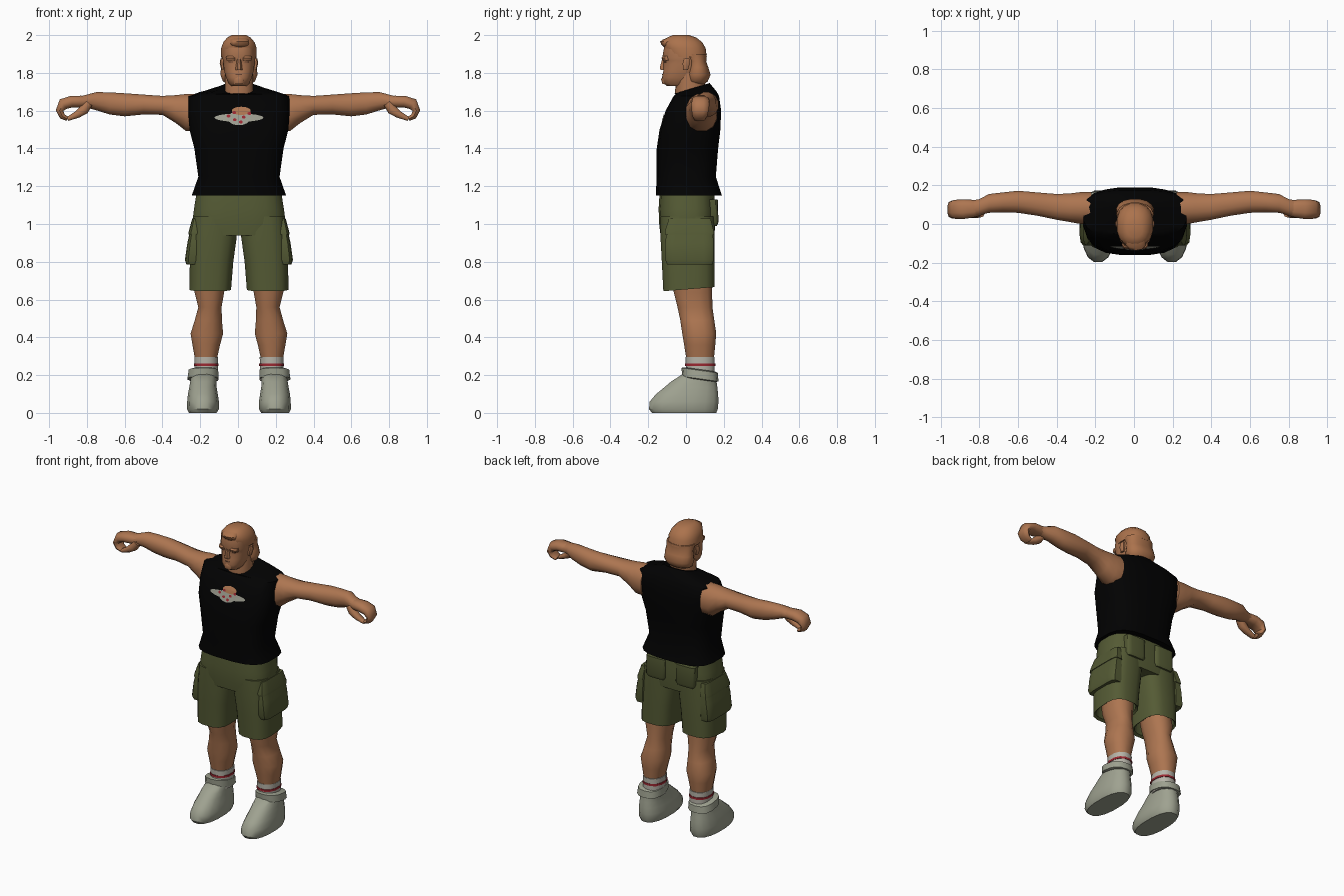
import bpy, bmesh, math
from mathutils import Vector
from mathutils.bvhtree import BVHTree


def material(name, rgb):
    m = bpy.data.materials.new(name)
    m.diffuse_color = (*rgb, 1)
    return m


SKIN = material("skin", (0.42, 0.18, 0.082))
HAIR = material("hair", (0.41, 0.17, 0.073))
DARK = material("dark_brown", (0.13, 0.055, 0.03))
BLACK = material("shirt_black", (0.0005, 0.0005, 0.0006))
GREEN = material("shorts_green", (0.090, 0.104, 0.035))
BOOT = material("boot_grey", (0.345, 0.36, 0.28))
SOCK = material("sock_white", (0.47, 0.45, 0.39))
PRINT = material("print_grey", (0.34, 0.34, 0.28))
RED = material("red", (0.33, 0.02, 0.03))
SHIFT = 0.005   # body sits slightly to one side of the arm span


def finish(name, bm, mat, mirror=False, angle=40, shift=0.0):
    bmesh.ops.recalc_face_normals(bm, faces=bm.faces)
    me = bpy.data.meshes.new(name)
    bm.to_mesh(me)
    bm.free()
    me.materials.append(mat)
    ob = bpy.data.objects.new(name, me)
    ob.location.x = shift
    bpy.context.collection.objects.link(ob)
    if mirror:
        ob.modifiers.new("Mirror", 'MIRROR').use_mirror_merge = False
    bpy.ops.object.select_all(action='DESELECT')
    ob.select_set(True)
    bpy.context.view_layer.objects.active = ob
    bpy.ops.object.shade_smooth_by_angle(angle=math.radians(angle))
    return ob


def bridge(name, rings, mat, mirror=False, angle=40, shift=0.0):
    """Skin a list of point loops and cap both ends."""
    bm = bmesh.new()
    loops = [[bm.verts.new(p) for p in r] for r in rings]
    n = len(loops[0])
    for a, b in zip(loops, loops[1:]):
        for i in range(n):
            j = (i + 1) % n
            bm.faces.new((a[i], a[j], b[j], b[i]))
    bm.faces.new(loops[0])
    bm.faces.new(loops[-1])
    return finish(name, bm, mat, mirror, angle, shift)


def oval(n, power):
    """Unit superellipse, flat side centred on the axes."""
    pts = []
    for i in range(n):
        t = 2 * math.pi * (i + 0.5) / n
        c, s = math.cos(t), math.sin(t)
        pts.append((math.copysign(abs(c) ** (2 / power), c),
                    math.copysign(abs(s) ** (2 / power), s)))
    mu, mv = max(p[0] for p in pts), max(p[1] for p in pts)
    return [(u / mu, v / mv) for u, v in pts]


def loft(name, rings, mat, n=14, power=2.3, axis='z', tilt=0.0, mirror=False, angle=40):
    """rings: (position, a0, a1, b0, b1[, tilt]); a,b = x,y for axis z, y,z for axis x."""
    out = []
    for pos, a0, a1, b0, b1, *extra in rings:
        k = extra[0] if extra else tilt
        loop = []
        for u, v in oval(n, power):
            a = (a0 + a1) / 2 + u * (a1 - a0) / 2
            b = (b0 + b1) / 2 + v * (b1 - b0) / 2
            p = pos + k * v * (b1 - b0) / 2
            loop.append((a, b, p) if axis == 'z' else (p, a, b))
        out.append(loop)
    return bridge(name, out, mat, mirror, angle, SHIFT if axis == 'z' else 0.0)


def digit(name, path):
    """Curled hand part swept along (x, z, half thickness, y0, y1) points."""
    rings = []
    for i, (x, z, t, y0, y1) in enumerate(path):
        a, b = path[max(i - 1, 0)], path[min(i + 1, len(path) - 1)]
        d = Vector((b[0] - a[0], b[1] - a[1])).normalized()
        rings.append([(x - d.y * t * u, (y0 + y1) / 2 + v * (y1 - y0) / 2, z + d.x * t * u)
                      for u, v in oval(10, 2.4)])
    bridge(name, rings, SKIN, True, 50)


# Sleeveless shirt
shirt = loft("shirt", [
    (1.15, -.25, .25, -.16, .19), (1.25, -.215, .215, -.155, .158),
    (1.40, -.236, .236, -.155, .17), (1.50, -.262, .262, -.14, .182),
    (1.60, -.268, .268, -.108, .186), (1.678, -.266, .266, -.065, .175),
    (1.695, -.21, .21, -.055, .16, .08), (1.718, -.095, .095, -.062, .125, .3),
    (1.712, -.07, .07, -.05, .10, .3)], BLACK, n=20, power=3.1, angle=50)

# Oval chest print that follows the shirt surface
bvh = BVHTree.FromPolygons([v.co for v in shirt.data.vertices],
                           [p.vertices[:] for p in shirt.data.polygons])


def chest_print(name, cx, cz, rx, rz, lift, mat):
    bm = bmesh.new()

    def point(r, t):
        x, z = cx + rx * r * math.cos(t), cz + rz * r * math.sin(t)
        hit = bvh.ray_cast(Vector((x, -1, z)), Vector((0, 1, 0)))[0]
        return bm.verts.new((x, hit.y - lift, z))
    n = 24
    loops = [[point(k / 4, 2 * math.pi * i / n) for i in range(n)] for k in range(1, 5)]
    bm.faces.new(loops[0])
    for a, b in zip(loops, loops[1:]):
        for i in range(n):
            j = (i + 1) % n
            bm.faces.new((a[i], b[i], b[j], a[j]))
    ob = finish(name, bm, mat, shift=SHIFT)
    if sum(p.normal.y for p in ob.data.polygons) > 0:
        ob.data.flip_normals()


chest_print("print_base", 0, 1.563, .13, .022, .003, PRINT)
chest_print("print_middle", 0, 1.56, .06, .037, .004, PRINT)
chest_print("print_top", .012, 1.599, .05, .022, .005, SKIN)
for i, (x, z) in enumerate([(-.055, 1.572), (-.022, 1.552), (-.025, 1.59), (.025, 1.566),
                            (.055, 1.585), (.01, 1.54)]):
    chest_print(f"print_spot_{i}", x, z, .01, .008, .006, RED)

# Neck and head
loft("neck", [(1.64, -.075, .075, -.05, .10), (1.70, -.075, .075, -.058, .10),
              (1.80, -.075, .075, -.05, .10)], SKIN)
loft("face", [
    (1.73, -.04, .04, -.10, .03), (1.745, -.055, .055, -.12, .05),
    (1.775, -.068, .068, -.126, .06), (1.81, -.078, .078, -.12, .08),
    (1.845, -.082, .082, -.118, .09), (1.865, -.085, .085, -.118, .09),
    (1.88, -.087, .087, -.126, .09), (1.94, -.085, .085, -.115, .09)], SKIN, n=16, power=2.5)
loft("nose", [(1.815, -.018, .018, -.135, -.09), (1.83, -.017, .017, -.138, -.09),
              (1.875, -.01, .01, -.126, -.09)], SKIN, n=8, angle=50)
loft("chin", [(1.742, -.028, .028, -.125, -.08), (1.765, -.03, .03, -.132, -.08),
              (1.78, -.025, .025, -.126, -.08)], SKIN, n=10)
loft("mouth", [(1.79, -.024, .024, -.127, -.10), (1.795, -.024, .024, -.126, -.10)],
     DARK, n=10)
loft("brow", [(1.866, .012, .066, -.123, -.08), (1.88, .01, .068, -.13, -.08),
              (1.89, .012, .066, -.122, -.08)], SKIN, n=10, mirror=True)
loft("eye", [(1.855, .02, .054, -.1165, -.08), (1.861, .02, .054, -.1165, -.08)],
     DARK, n=10, mirror=True)
loft("ear", [(1.815, .075, .093, -.015, .01), (1.85, .078, .102, -.018, .02),
             (1.875, .08, .098, -.01, .018)], SKIN, n=8, mirror=True)

# Hair: crown, front quiff and long back
loft("hair_crown", [
    (1.885, -.094, .094, -.095, .11), (1.93, -.094, .094, -.116, .104),
    (1.962, -.083, .083, -.12, .086), (1.987, -.062, .062, -.10, .055),
    (2.0, -.038, .038, -.07, .015)], HAIR, n=16)
loft("hair_quiff", [(1.935, -.02, .03, -.115, -.08), (1.948, -.042, .05, -.13, -.07),
                    (1.965, -.046, .054, -.137, -.06), (1.975, -.044, .05, -.125, -.05),
                    (1.993, -.03, .035, -.085, -.03)], HAIR, n=10, angle=60)
loft("hair_back", [
    (1.735, -.05, .05, .03, .09), (1.755, -.085, .085, .005, .115),
    (1.79, -.098, .098, .0, .13), (1.83, -.095, .095, .01, .118),
    (1.86, -.091, .091, .01, .107), (1.90, -.094, .094, -.03, .11)], HAIR, n=16, angle=60)

# Arms, with a curled hand that leaves an opening
loft("arm", [
    (.22, .0, .165, 1.49, 1.688), (.275, .0, .165, 1.492, 1.688),
    (.33, .01, .158, 1.535, 1.682), (.40, .022, .155, 1.578, 1.678),
    (.50, .043, .163, 1.58, 1.685), (.60, .058, .172, 1.57, 1.692),
    (.68, .06, .163, 1.58, 1.697), (.75, .058, .155, 1.602, 1.698),
    (.80, .045, .128, 1.615, 1.685), (.84, .038, .122, 1.622, 1.675)],
     SKIN, n=12, power=2.2, axis='x', mirror=True)
digit("curled_fingers", [
    (.79, 1.648, .028, .045, .118), (.83, 1.648, .031, .034, .125),
    (.88, 1.648, .031, .026, .127), (.925, 1.635, .031, .027, .125),
    (.945, 1.60, .02, .03, .12), (.93, 1.57, .016, .034, .112),
    (.902, 1.556, .011, .04, .105)])
digit("thumb", [(.79, 1.64, .022, .035, .095), (.815, 1.605, .026, .03, .085),
                (.85, 1.58, .019, .032, .08), (.902, 1.556, .011, .04, .075)])

# Cargo shorts with hollow leg openings
loft("shorts_hips", [
    (.94, -.235, .235, -.135, .15), (1.0, -.248, .248, -.142, .155),
    (1.08, -.238, .238, -.145, .155), (1.16, -.225, .225, -.14, .15)],
     GREEN, n=20, power=3)
loft("shorts_leg", [
    (.75, .06, .235, -.10, .13), (.665, .055, .25, -.105, .138, .08),
    (.655, .042, .262, -.12, .15, .08), (.80, .03, .26, -.128, .152),
    (.93, .012, .254, -.135, .152), (1.04, .008, .243, -.135, .15)],
     GREEN, n=16, power=3, mirror=True)
loft("cargo_pocket", [
    (.785, .20, .278, -.10, .14), (.81, .20, .286, -.11, .146),
    (.90, .20, .273, -.11, .146), (.985, .20, .255, -.10, .14)],
     GREEN, n=12, power=5, mirror=True)
loft("cargo_flap", [
    (.945, .20, .268, -.112, .148), (.96, .20, .266, -.112, .148),
    (1.03, .20, .247, -.09, .13)], GREEN, n=12, power=5, mirror=True)
loft("back_pocket", [
    (.99, .05, .17, .11, .163), (1.01, .04, .18, .11, .172),
    (1.13, .04, .18, .11, .168)], GREEN, n=12, power=5, mirror=True)

# Lower legs, socks and boots
loft("lower_leg", [
    (.76, .062, .232, -.08, .13), (.64, .078, .235, -.065, .138),
    (.56, .092, .215, -.045, .14), (.49, .09, .234, -.03, .15),
    (.42, .084, .256, -.02, .16), (.36, .10, .246, -.01, .155),
    (.28, .118, .232, .003, .147)], SKIN, n=12, mirror=True)
loft("sock", [(.17, .112, .236, .0, .152), (.295, .11, .236, -.002, .152)],
     SOCK, n=12, mirror=True)
loft("sock_stripe", [(.248, .107, .239, -.005, .155), (.262, .107, .239, -.005, .155)],
     RED, n=12, mirror=True)
loft("boot", [
    (.0, .118, .265, -.18, .16), (.02, .106, .275, -.196, .168),
    (.06, .106, .274, -.192, .172), (.10, .112, .27, -.158, .17),
    (.135, .118, .263, -.115, .166), (.165, .12, .258, -.08, .162),
    (.205, .12, .252, -.018, .16)], BOOT, n=16, power=2.4, mirror=True)
loft("boot_collar", [
    (.175, .12, .262, -.005, .16), (.18, .108, .272, -.02, .172),
    (.225, .11, .266, -.024, .168), (.23, .12, .25, -.005, .155)],
     BOOT, n=14, power=2.6, tilt=-.14, mirror=True)
